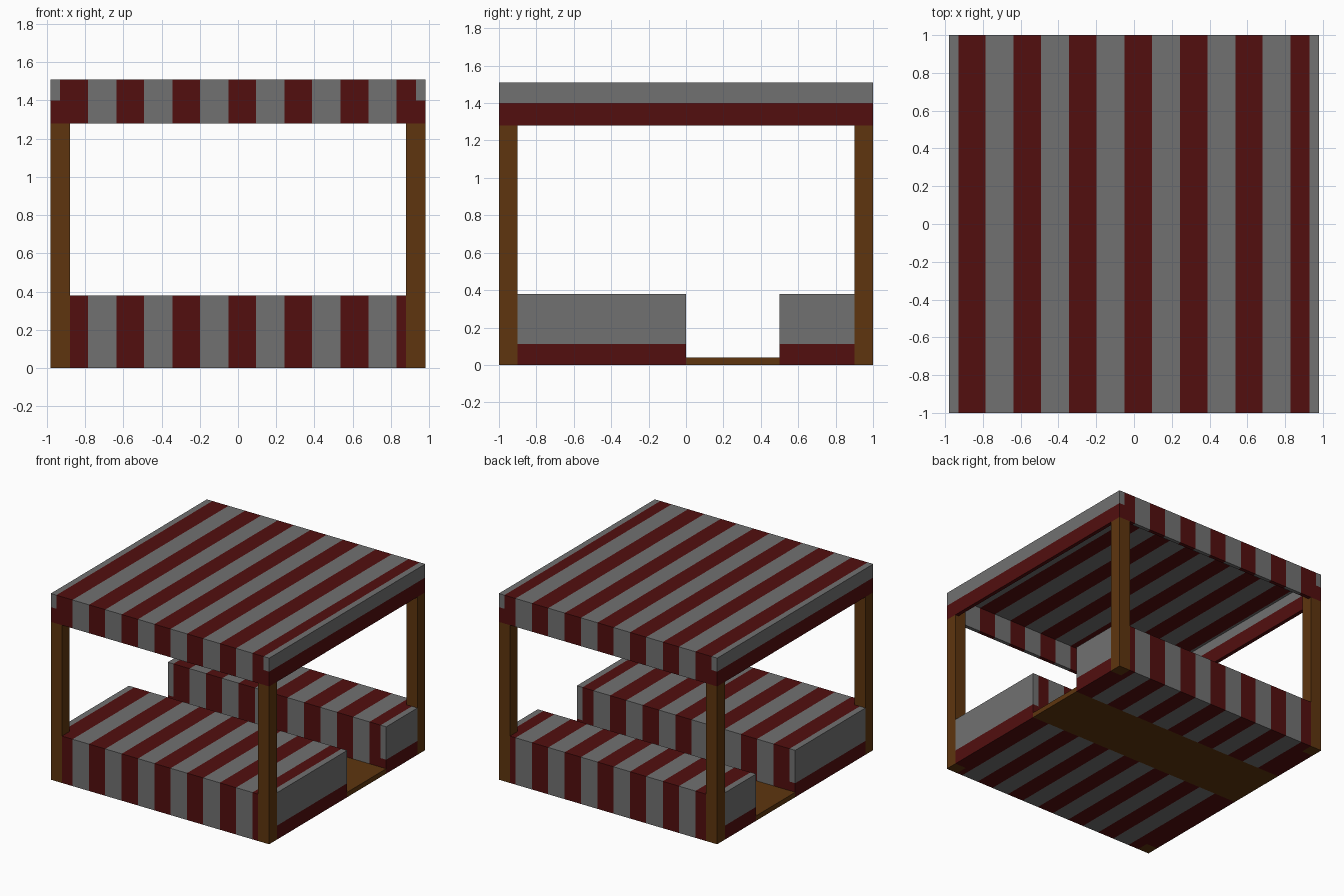
import bpy, bmesh
from mathutils import Vector

if "Cube" in bpy.data.objects:
    bpy.data.objects.remove(bpy.data.objects["Cube"])

HX, HY = 0.98, 1.0          # half width and half depth
POST = 0.10                 # post thickness
ROOF_Z, TOP_Z = 1.28, 1.51  # canopy bottom and top
SKIRT = 0.03                # canopy wall thickness
EDGE, PERIOD, RED_W = 0.93, 0.2933, 0.145


def material(name, rgb):
    m = bpy.data.materials.new(name)
    m.diffuse_color = (*rgb, 1)
    m.use_nodes = True
    m.node_tree.nodes["Principled BSDF"].inputs["Base Color"].default_value = m.diffuse_color
    return m


GREY = material("stripe_grey", (0.165, 0.165, 0.165))
RED = material("stripe_dark_red", (0.085, 0.0045, 0.0045))
WOOD = material("wood_brown", (0.112, 0.036, 0.0045))


def finish(bm, name, mats):
    bmesh.ops.recalc_face_normals(bm, faces=bm.faces[:])
    me = bpy.data.meshes.new(name)
    bm.to_mesh(me)
    bm.free()
    for m in mats:
        me.materials.append(m)
    ob = bpy.data.objects.new(name, me)
    bpy.context.collection.objects.link(ob)
    return ob


def add_prism(bm, outline, z0, z1):
    """Extrude a flat outline from z0 to z1."""
    f = bm.faces.new([bm.verts.new((x, y, z0)) for x, y in outline])
    r = bmesh.ops.extrude_face_region(bm, geom=[f], use_keep_orig=True)
    top = [v for v in r["geom"] if isinstance(v, bmesh.types.BMVert)]
    bmesh.ops.translate(bm, verts=top, vec=(0, 0, z1 - z0))


def rect(x0, x1, y0, y1):
    return [(x0, y0), (x1, y0), (x1, y1), (x0, y1)]


def cut(bm, co, no):
    bmesh.ops.bisect_plane(bm, geom=bm.verts[:] + bm.edges[:] + bm.faces[:],
                           dist=1e-5, plane_co=co, plane_no=no)


def stripe(bm, band_z):
    """Cut the stripes and colour them; the end strips are red below band_z."""
    xs = [EDGE]
    for i in range(7):
        x = -EDGE + i * PERIOD
        xs += [x, x + RED_W]
    for x in xs:
        if abs(x) < EDGE + 0.001:
            cut(bm, (x, 0, 0), (1, 0, 0))
    cut(bm, (0, 0, band_z), (0, 0, 1))
    for f in bm.faces:
        c = f.calc_center_median()
        if abs(c.x) > EDGE:
            f.material_index = 1 if c.z < band_z else 0
        else:
            f.material_index = 1 if (c.x + EDGE) % PERIOD < RED_W else 0


# Striped blocks with corners notched around the posts
def block(name, outer, inner):
    s = 1 if outer > 0 else -1
    n = outer - s * POST
    a = HX - POST
    outline = [(-a, outer), (a, outer), (a, n), (HX, n),
               (HX, inner), (-HX, inner), (-HX, n), (-a, n)]
    bm = bmesh.new()
    add_prism(bm, outline, 0, 0.38)
    stripe(bm, 0.113)
    finish(bm, name, [GREY, RED])


block("front_counter", -HY, 0.0)
block("back_counter", HY, 0.5)

# Wooden floor between the counters
bm = bmesh.new()
add_prism(bm, rect(-HX, HX, 0, 0.5), 0, 0.04)
finish(bm, "floor_board", [WOOD])

# Corner posts, stepped in where they pass inside the canopy
for sx, side in ((-1, "left"), (1, "right")):
    for sy, end in ((-1, "front"), (1, "back")):
        bm = bmesh.new()
        xi, yi = sx * (HX - POST), sy * (HY - POST)
        add_prism(bm, rect(xi, sx * HX, yi, sy * HY), 0, ROOF_Z)
        add_prism(bm, rect(xi, sx * (HX - SKIRT), yi, sy * (HY - SKIRT)),
                  ROOF_Z, TOP_Z - SKIRT)
        finish(bm, f"{end}_{side}_post", [WOOD])

# Hollow striped canopy
bm = bmesh.new()
add_prism(bm, rect(-HX, HX, -HY, HY), ROOF_Z, TOP_Z)
bmesh.ops.recalc_face_normals(bm, faces=bm.faces[:])
under = min(bm.faces, key=lambda f: f.calc_center_median().z)
bmesh.ops.inset_region(bm, faces=[under], thickness=SKIRT, use_even_offset=True)
r = bmesh.ops.extrude_discrete_faces(bm, faces=[under])
bmesh.ops.translate(bm, verts=r["faces"][0].verts[:],
                    vec=Vector((0, 0, TOP_Z - SKIRT - ROOF_Z)))
stripe(bm, 1.4)
finish(bm, "canopy", [GREY, RED])
